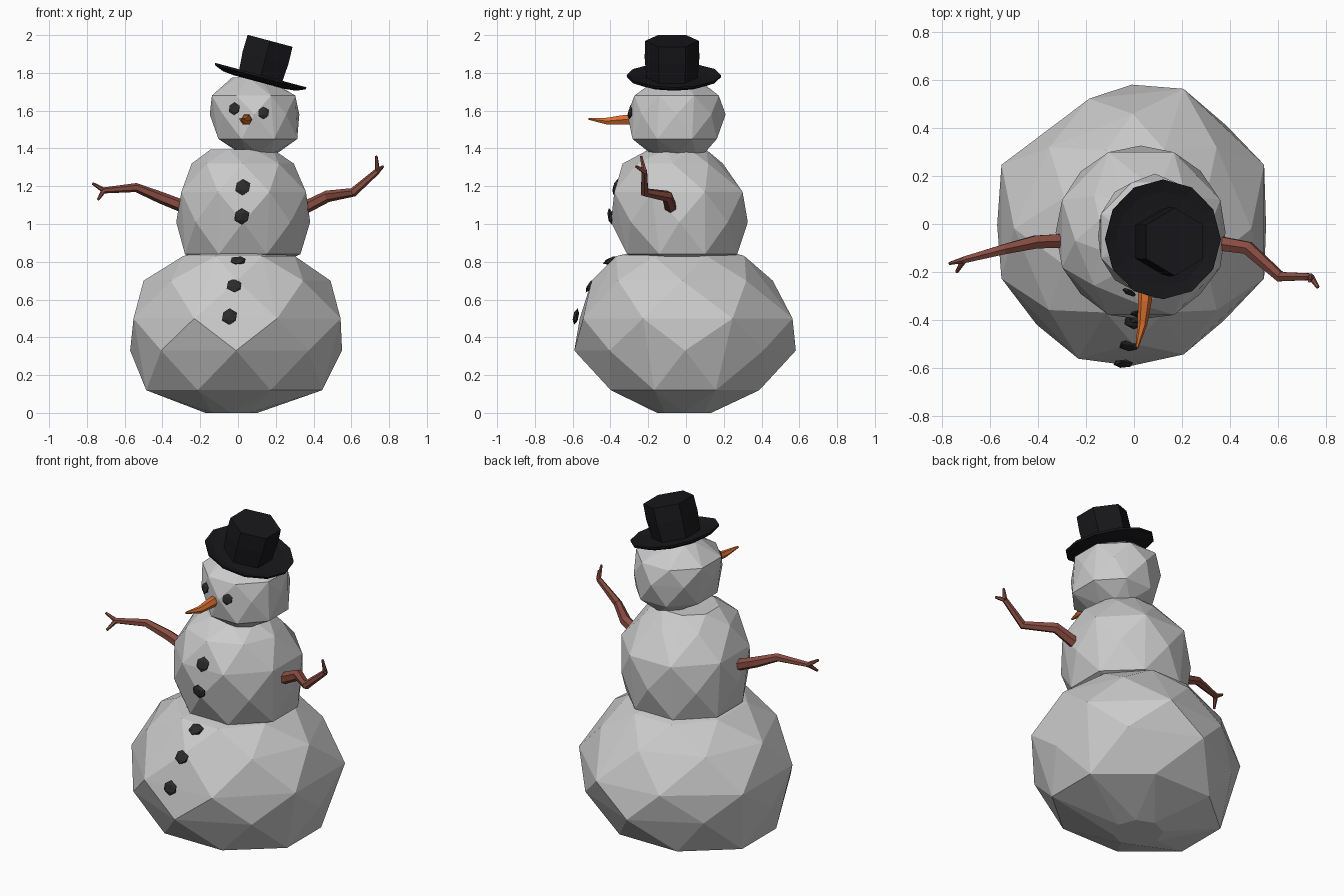
import bpy, bmesh
from math import sin, cos, pi, radians
from mathutils import Vector, Matrix

if "Cube" in bpy.data.objects:
    bpy.data.objects.remove(bpy.data.objects["Cube"])


def material(name, rgb):
    m = bpy.data.materials.new(name)
    m.diffuse_color = (*rgb, 1)
    m.use_nodes = True
    m.node_tree.nodes["Principled BSDF"].inputs["Base Color"].default_value = m.diffuse_color
    return m


BLACK = material("black_felt", (0.009, 0.009, 0.011))
COAL = material("coal", (0.025, 0.025, 0.025))
ORANGE = material("carrot", (0.7, 0.16, 0.03))
WOOD = material("wood", (0.25, 0.075, 0.055))


def finish(bm, name, mat=None):
    bmesh.ops.recalc_face_normals(bm, faces=bm.faces)
    me = bpy.data.meshes.new(name)
    bm.to_mesh(me)
    bm.free()
    ob = bpy.data.objects.new(name, me)
    bpy.context.collection.objects.link(ob)
    if mat:
        me.materials.append(mat)
    return ob


def ball(name, rings, flats=(), n=8):
    """Faceted lump: staggered rings of (z, x min, x max, y min, y max), wrapped by a hull.
    Flats (angle, distance) press in the sides."""
    bm = bmesh.new()
    for i, (z, x0, x1, y0, y1) in enumerate(rings):
        s = 1.05 if i % 2 else 1.02
        for k in range(n):
            a = 2 * pi * (k + 0.5 * (i % 2)) / n
            p = Vector(((x0 + x1) / 2 + s * cos(a) * (x1 - x0) / 2,
                        (y0 + y1) / 2 + s * sin(a) * (y1 - y0) / 2, z))
            for ang, dist in flats:
                d = Vector((cos(radians(ang)), sin(radians(ang)), 0))
                p -= d * max(0, p.dot(d) - dist)
            bm.verts.new(p)
    bmesh.ops.convex_hull(bm, input=bm.verts)
    bmesh.ops.delete(bm, geom=[v for v in bm.verts if not v.link_faces], context='VERTS')
    return finish(bm, name)


def loft(bm, loops):
    """Skin a stack of equal vertex loops and cap both ends."""
    loops = [[bm.verts.new(p) for p in lp] for lp in loops]
    n = len(loops[0])
    for a, b in zip(loops, loops[1:]):
        for k in range(n):
            bm.faces.new((a[k], a[(k + 1) % n], b[(k + 1) % n], b[k]))
    bm.faces.new(loops[0][::-1])
    bm.faces.new(loops[-1])


def tube(bm, path, ref, n=6):
    """Tapered stick through (x, y, z, radius) points."""
    pts = [Vector(p[:3]) for p in path]
    loops = []
    for i, p in enumerate(pts):
        t = (pts[min(i + 1, len(pts) - 1)] - pts[max(i - 1, 0)]).normalized()
        u = t.cross(Vector(ref)).normalized()
        v = t.cross(u)
        r = path[i][3]
        loops.append([p + r * (u * cos(2 * pi * k / n) + v * sin(2 * pi * k / n)) for k in range(n)])
    loft(bm, loops)


# Three snowballs
ball("lower_body", [(0.0, -0.17, 0.1, -0.15, 0.13), (0.12, -0.5, 0.46, -0.41, 0.4),
                    (0.33, -0.56, 0.54, -0.58, 0.57), (0.5, -0.57, 0.56, -0.58, 0.6),
                    (0.7, -0.49, 0.48, -0.49, 0.45), (0.83, -0.3, 0.31, -0.38, 0.32),
                    (0.88, -0.12, 0.12, -0.15, 0.15)],
     [(127, 0.53), (-50, 0.55), (50, 0.565)])
ball("upper_body", [(0.8, -0.18, 0.23, -0.22, 0.17), (0.84, -0.29, 0.34, -0.32, 0.28),
                    (1.01, -0.32, 0.375, -0.39, 0.32), (1.17, -0.31, 0.37, -0.39, 0.31),
                    (1.32, -0.24, 0.29, -0.33, 0.19), (1.395, -0.15, 0.19, -0.2, 0.11)],
     [(128, 0.31)])
ball("head", [(1.37, 0.02, 0.2, -0.18, 0.09), (1.45, -0.11, 0.32, -0.29, 0.17),
              (1.58, -0.145, 0.32, -0.305, 0.205), (1.68, -0.145, 0.31, -0.28, 0.18),
              (1.775, -0.03, 0.14, -0.14, 0.05)])


# Hat: dished brim and six-sided crown, tilted together
def circle(r, z, n):
    return [(r * sin(2 * pi * k / n), r * cos(2 * pi * k / n), z) for k in range(n)]


bm = bmesh.new()
loft(bm, [circle(r, z, 12) for r, z in
          ((0.14, -0.014), (0.2, -0.008), (0.248, 0.012), (0.25, 0.024), (0.2, 0.012), (0.14, 0.01))])
loft(bm, [[(x, y - 0.01, z) for x, y, z in circle(r, z, 6)]
          for r, z in ((0.135, 0.0), (0.145, 0.12), (0.142, 0.212))])
hat = finish(bm, "hat", BLACK)
hat.matrix_world = Matrix.Translation((0.115, -0.064, 1.765)) @ Matrix.Rotation(radians(15), 4, 'Y')

# Carrot nose
bm = bmesh.new()
tube(bm, [(0.047, -0.26, 1.553, 0.03), (0.045, -0.32, 1.553, 0.029),
          (0.035, -0.42, 1.545, 0.02), (0.012, -0.515, 1.557, 0.006)], (0, 0, 1))
finish(bm, "nose", ORANGE)


# Coal eyes and buttons: flattened lumps facing out of the snow
def coal(name, x, y, z, r, pitch, yaw=0):
    bm = bmesh.new()
    bmesh.ops.create_icosphere(bm, subdivisions=1, radius=1)
    ob = finish(bm, name, COAL)
    ob.matrix_world = (Matrix.Translation((x, y, z)) @ Matrix.Rotation(radians(yaw), 4, 'Z')
                       @ Matrix.Rotation(radians(-pitch), 4, 'X') @ Matrix.Diagonal((r, r * 0.35, r, 1)))


coal("eye_left", -0.02, -0.285, 1.61, 0.034, 10, -25)
coal("eye_right", 0.135, -0.295, 1.588, 0.034, 10, 10)
for i, (x, y, z, p) in enumerate([(0.025, -0.372, 1.195, 15), (0.02, -0.4, 1.04, -10),
                                  (0.0, -0.4, 0.807, 65), (-0.02, -0.505, 0.675, 35),
                                  (-0.045, -0.583, 0.51, 12)]):
    coal(f"button_{i + 1}", x, y, z, 0.045, p)

# Twig arms, each a bent stick with two finger twigs
arms = {
    "arm_left": ([(-0.27, -0.07, 1.085, 0.034), (-0.41, -0.075, 1.14, 0.031),
                  (-0.54, -0.105, 1.193, 0.024), (-0.71, -0.15, 1.178, 0.016)],
                 (-0.77, -0.165, 1.215), (-0.74, -0.2, 1.13)),
    "arm_right": ([(0.35, -0.08, 1.085, 0.034), (0.475, -0.1, 1.147, 0.031),
                   (0.61, -0.22, 1.168, 0.024), (0.738, -0.22, 1.28, 0.016)],
                  (0.732, -0.238, 1.36), (0.768, -0.265, 1.305)),
}
for name, (path, *tips) in arms.items():
    bm = bmesh.new()
    tube(bm, path, (0, 1, 0))
    for tip in tips:
        tube(bm, [(*path[-1][:3], 0.014), (*tip, 0.007)], (0, 1, 0))
    finish(bm, name, WOOD)
